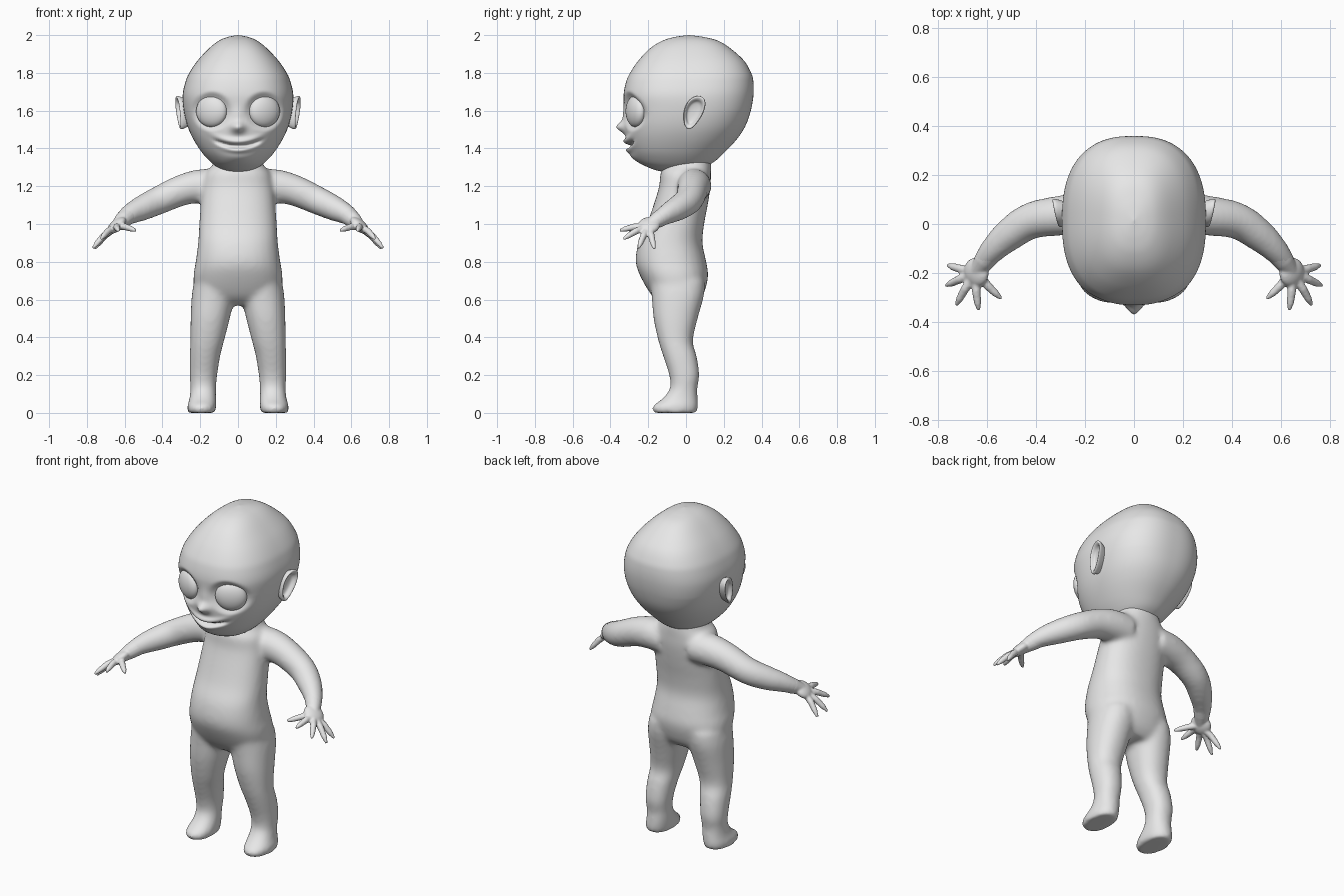
import bpy, bmesh
from math import sin, cos, pi, exp, radians
from mathutils import Vector, Matrix

if "Cube" in bpy.data.objects:
    bpy.data.objects.remove(bpy.data.objects["Cube"], do_unlink=True)

skin = bpy.data.materials.new("plain_grey")
skin.use_nodes = True
skin.diffuse_color = (0.8, 0.8, 0.8, 1)
skin.node_tree.nodes["Principled BSDF"].inputs["Base Color"].default_value = (0.8, 0.8, 0.8, 1)


def loft(bm, rings):
    """Skin a list of equal point rings and cap both ends."""
    rows = [[bm.verts.new(p) for p in ring] for ring in rings]
    n = len(rows[0])
    for a, b in zip(rows, rows[1:]):
        for i in range(n):
            j = (i + 1) % n
            bm.faces.new((a[i], a[j], b[j], b[i]))
    bm.faces.new(rows[0][::-1])
    bm.faces.new(rows[-1])


def section(z, cx, rx, front, back, power=2.3, n=32):
    """Horizontal superellipse ring, evenly spaced in angle."""
    cy, ry = (front + back) / 2, (back - front) / 2
    ring = []
    for i in range(n):
        c, s = cos(2 * pi * i / n), sin(2 * pi * i / n)
        k = (abs(c) ** power + abs(s) ** power) ** (-1 / power)
        ring.append(Vector((cx + rx * c * k, cy + ry * s * k, z)))
    return ring


def tube(bm, path, radii, n=16):
    pts = [Vector(p) for p in path]
    rings = []
    for i, p in enumerate(pts):
        d = pts[min(i + 1, len(pts) - 1)] - pts[max(i - 1, 0)]
        q = d.to_track_quat("Z", "Y")
        rings.append([p + q @ Vector((radii[i] * cos(2 * pi * k / n),
                                      radii[i] * sin(2 * pi * k / n), 0)) for k in range(n)])
    loft(bm, rings)


def spline(rows, steps):
    """Catmull-Rom interpolation of tuples."""
    out = []
    for i in range(len(rows) - 1):
        a, b, c, d = (rows[min(max(i + k, 0), len(rows) - 1)] for k in (-1, 0, 1, 2))
        for s in range(steps):
            t = s / steps
            out.append([q + t / 2 * (r - p + t * (2 * p - 5 * q + 4 * r - s4 + t * (3 * (q - r) + s4 - p)))
                        for p, q, r, s4 in zip(a, b, c, d)])
    return out + [list(rows[-1])]


def mirror(bm):
    geom = bmesh.ops.duplicate(bm, geom=bm.verts[:] + bm.edges[:] + bm.faces[:])["geom"]
    for v in geom:
        if isinstance(v, bmesh.types.BMVert):
            v.co.x = -v.co.x


def finish(bm, name, voxel=0, smooth=0):
    bmesh.ops.recalc_face_normals(bm, faces=bm.faces[:])
    for f in bm.faces:
        f.smooth = True
    mesh = bpy.data.meshes.new(name)
    bm.to_mesh(mesh)
    bm.free()
    mesh.materials.append(skin)
    obj = bpy.data.objects.new(name, mesh)
    bpy.context.collection.objects.link(obj)
    if voxel:
        fuse = obj.modifiers.new("fuse", "REMESH")
        fuse.mode = "VOXEL"
        fuse.voxel_size = voxel
        fuse.use_smooth_shade = True
        soften = obj.modifiers.new("soften", "SMOOTH")
        soften.factor = 0.5
        soften.iterations = smooth
    return obj


# Body: legs and arms, mirrored, fused with the torso
bm = bmesh.new()
legs = [  # z, centre x, half width, front, back
    (0.0, 0.193, 0.072, -0.172, 0.058), (0.035, 0.192, 0.077, -0.178, 0.064),
    (0.075, 0.186, 0.071, -0.125, 0.062), (0.13, 0.184, 0.068, -0.085, 0.060),
    (0.2, 0.183, 0.073, -0.089, 0.071), (0.3, 0.175, 0.081, -0.121, 0.057),
    (0.38, 0.163, 0.089, -0.146, 0.036), (0.5, 0.147, 0.104, -0.172, 0.062),
    (0.62, 0.132, 0.113, -0.182, 0.095), (0.7, 0.122, 0.11, -0.19, 0.1)]
loft(bm, [section(*row, 2.2) for row in spline(legs, 4)])
arm = spline([(0.1, 0.045, 1.2, 0.09), (0.2, 0.042, 1.2, 0.09), (0.3, 0.034, 1.178, 0.082),
              (0.42, 0.013, 1.125, 0.075), (0.51, -0.045, 1.083, 0.067),
              (0.575, -0.105, 1.05, 0.054), (0.625, -0.165, 1.012, 0.04)], 4)
tube(bm, [p[:3] for p in arm], [p[3] for p in arm], 24)
mirror(bm)
torso = [
    (0.57, 0, 0.17, -0.12, 0.05), (0.62, 0, 0.222, -0.18, 0.09),
    (0.72, 0, 0.236, -0.24, 0.117), (0.8, 0, 0.224, -0.266, 0.107),
    (0.9, 0, 0.211, -0.252, 0.087), (1.0, 0, 0.205, -0.207, 0.096),
    (1.1, 0, 0.198, -0.172, 0.115), (1.2, 0, 0.188, -0.142, 0.13),
    (1.27, 0, 0.172, -0.135, 0.132), (1.32, 0, 0.13, -0.11, 0.132), (1.4, 0, 0.11, -0.08, 0.12)]
loft(bm, [section(*row) for row in spline(torso, 4)])
finish(bm, "body", 0.012, 14)

# Hands: flattened palm and five tapering fingers
bm = bmesh.new()
palm = Vector((0.643, -0.197, 0.992))
normal = Vector((0.62, -0.1, 0.76)).normalized()
frame = Matrix.Translation(palm) @ normal.to_track_quat("Z", "Y").to_matrix().to_4x4()
bmesh.ops.create_uvsphere(bm, u_segments=24, v_segments=16, radius=1,
                          matrix=frame @ Matrix.Diagonal((0.06, 0.06, 0.03, 1)))
tube(bm, [(0.575, -0.105, 1.05), (0.61, -0.15, 1.022), palm], (0.05, 0.044, 0.03))
tips = [(0.54, -0.305, 0.965), (0.633, -0.352, 0.965), (0.725, -0.332, 0.92),
        (0.768, -0.252, 0.872), (0.76, -0.168, 0.868)]
for tip in tips:
    reach = Vector(tip) - palm
    tube(bm, [palm + reach * 0.15, palm + reach * 0.5 + normal * 0.008,
              palm + reach * 0.8 + normal * 0.004, tip], (0.019, 0.018, 0.015, 0.007), 12)
mirror(bm)
finish(bm, "hands", 0.006, 3)

# Head: dense loft with the face shaped by soft bumps
head = [  # z, half width, front, back
    (1.273, 0.002, -0.072, -0.068), (1.28, 0.06, -0.14, 0.0), (1.3, 0.108, -0.2, 0.09),
    (1.33, 0.147, -0.252, 0.15), (1.38, 0.192, -0.292, 0.205), (1.45, 0.237, -0.315, 0.27),
    (1.52, 0.268, -0.322, 0.315), (1.6, 0.287, -0.322, 0.343), (1.68, 0.293, -0.33, 0.357),
    (1.75, 0.279, -0.318, 0.357), (1.8, 0.258, -0.296, 0.345), (1.865, 0.214, -0.252, 0.307),
    (1.93, 0.153, -0.19, 0.235), (1.97, 0.102, -0.125, 0.17), (1.99, 0.055, -0.06, 0.095),
    (2.0, 0.002, 0.013, 0.017)]


def bump(x, z, cz, sx, sz):
    return exp(-(x / sx) ** 2 - ((z - cz) / sz) ** 2)


def face_offset(x, z):
    """How far the face stands out (+) or sinks in (-)."""
    nose = 0.042 * bump(x, z, 1.512, 0.036, 0.028) + 0.012 * bump(x, z, 1.57, 0.025, 0.06)
    chin = 0.014 * bump(x, z, 1.355, 0.07, 0.03)
    mouth = 1.412 + 2.0 * x * x
    fade = 1 / (1 + exp((abs(x) - 0.112) * 120))
    lips = 0.02 * bump(x, z, mouth + 0.024, 0.1, 0.016) + 0.018 * bump(x, z, mouth - 0.022, 0.08, 0.014)
    groove = 0.024 * fade * exp(-((z - mouth) / 0.009) ** 2)
    d = ((abs(x) - 0.14) ** 2 + (z - 1.597) ** 2) ** 0.5
    t = min(max((0.11 - d) / 0.045, 0), 1)
    socket = 0.026 * t * t * (3 - 2 * t)
    return nose + chin + lips - groove - socket


bm = bmesh.new()
rings = []
for z, w, front, back in spline(head, 10):
    power = 2.15 + 0.35 * min(max((z - 1.35) / 0.25, 0), 1)
    ring = section(z, 0, max(w, 0.001), front, back, power, 128)
    for p in ring:
        if p.y < -0.1:
            p.y -= face_offset(p.x, z) * min((-0.1 - p.y) / 0.08, 1)
    rings.append(ring)
loft(bm, rings)
finish(bm, "head")

# Eyes: shallow domes turned slightly outward
bm = bmesh.new()
place = Matrix.Translation((0.14, -0.266, 1.597)) @ Matrix.Rotation(radians(25), 4, "Z")
bmesh.ops.create_uvsphere(bm, u_segments=40, v_segments=24, radius=1,
                          matrix=place @ Matrix.Diagonal((0.088, 0.043, 0.084, 1)))
mirror(bm)
finish(bm, "eyes")

# Ears: tilted egg-shaped cups with a raised rim
bm = bmesh.new()
rings = []
for x, size in spline([(0.255, 0.72), (0.285, 0.9), (0.308, 1), (0.317, 0.93),
                       (0.311, 0.78), (0.295, 0.62), (0.289, 0.3), (0.288, 0.03)], 3):
    ring = []
    for i in range(36):
        a = 2 * pi * i / 36
        y = 0.052 * size * cos(a) * (1 + 0.25 * sin(a))
        z = 0.088 * size * sin(a)
        ring.append(Vector((x + 0.2 * y + 0.12 * z, 0.04 + y + 0.28 * z, 1.59 + z)))
    rings.append(ring)
loft(bm, rings)
mirror(bm)
finish(bm, "ears")
